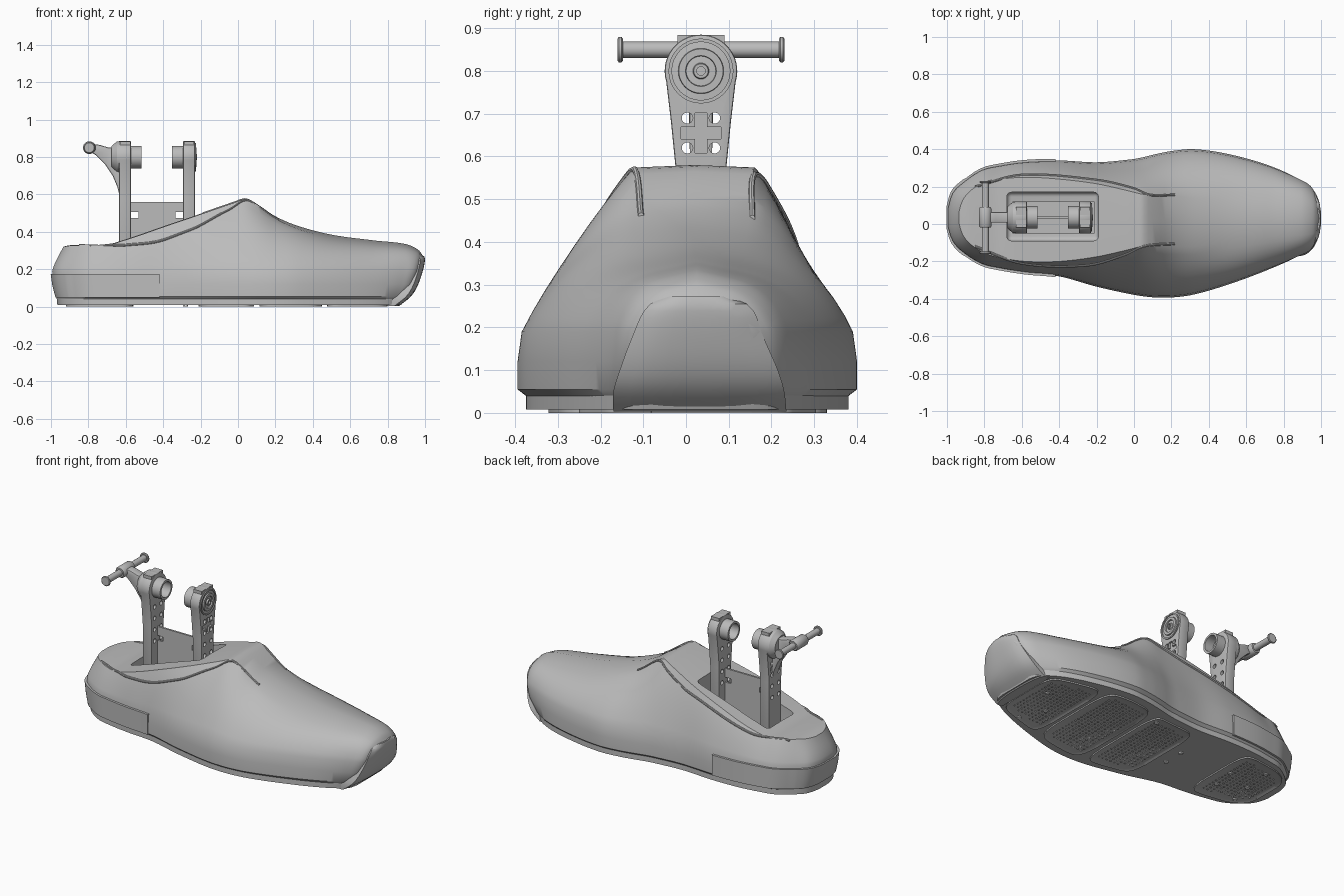
import bpy, bmesh, math
from mathutils import Vector
from mathutils.bvhtree import BVHTree

if "Cube" in bpy.data.objects:
    bpy.data.objects.remove(bpy.data.objects["Cube"])


def material(name, v):
    m = bpy.data.materials.new(name)
    m.use_nodes = True
    m.diffuse_color = (v, v, v, 1)
    m.node_tree.nodes["Principled BSDF"].inputs["Base Color"].default_value = (v, v, v, 1)
    return m


GREY = material("mid grey", 0.5)
PALE = material("pale bolt grey", 0.85)
MID = 0.035  # y of the ankle centre line


# ---------- helpers ----------
def to_object(name, bm, mat=GREY):
    bmesh.ops.recalc_face_normals(bm, faces=bm.faces)
    mesh = bpy.data.meshes.new(name)
    bm.to_mesh(mesh)
    bm.free()
    mesh.materials.append(mat)
    ob = bpy.data.objects.new(name, mesh)
    bpy.context.collection.objects.link(ob)
    return ob


def axis_point(axis, d, a, b):
    return [(d, a, b), (a, d, b), (a, b, d)][axis]


def loft(name, rings, closed=False, mat=GREY):
    bm = bmesh.new()
    rows = [[bm.verts.new(p) for p in r] for r in rings]
    n = len(rows[0])
    pairs = list(zip(rows, rows[1:])) + ([(rows[-1], rows[0])] if closed else [])
    for a, b in pairs:
        for i in range(n):
            j = (i + 1) % n
            bm.faces.new((a[i], a[j], b[j], b[i]))
    if not closed:
        for r in (rows[0], rows[-1]):
            for i in range((n - 1) // 2):
                quad = dict.fromkeys((r[i], r[i + 1], r[n - 2 - i], r[n - 1 - i]))
                if len(quad) > 2:
                    bm.faces.new(list(quad))
    return to_object(name, bm, mat)


def lathe(name, profile, a, b, axis=0, closed=False, seg=32, mat=GREY):
    ang = [2 * math.pi * i / seg for i in range(seg)]
    return loft(name, [[axis_point(axis, d, a + r * math.cos(t), b + r * math.sin(t))
                        for t in ang] for d, r in profile], closed, mat)


def prism(name, pts, lo, hi, axis):
    bm = bmesh.new()
    a = [bm.verts.new(axis_point(axis, lo, *p)) for p in pts]
    b = [bm.verts.new(axis_point(axis, hi, *p)) for p in pts]
    bm.faces.new(a)
    bm.faces.new(b)
    for i in range(len(a)):
        j = (i + 1) % len(a)
        bm.faces.new((a[i], a[j], b[j], b[i]))
    return to_object(name, bm)


def box(name, x0, x1, y0, y1, z0, z1):
    return prism(name, [(x0, y0), (x1, y0), (x1, y1), (x0, y1)], z0, z1, 2)


def modify(ob, kind, **settings):
    m = ob.modifiers.new(kind, kind)
    for k, v in settings.items():
        setattr(m, k, v)
    bpy.context.view_layer.objects.active = ob
    bpy.ops.object.modifier_apply(modifier=m.name)


def cut(ob, cutter):
    modify(ob, "BOOLEAN", operation="DIFFERENCE", solver="EXACT", object=cutter)
    bpy.data.objects.remove(cutter)


def sample(rows, u):
    """Smooth interpolation of table rows keyed by their first value."""
    rows = [Vector(r) for r in rows]
    u = min(max(u, rows[0][0]), rows[-1][0])
    i = max(k for k in range(len(rows) - 1) if rows[k][0] <= u)

    def slope(k):
        p, q = rows[max(k - 1, 0)], rows[min(k + 1, len(rows) - 1)]
        return (q - p) / (q[0] - p[0])
    h = rows[i + 1][0] - rows[i][0]
    t = (u - rows[i][0]) / h
    s = t * t * (3 - 2 * t)
    return (rows[i] * (1 - s) + rows[i + 1] * s
            + slope(i) * (h * t * (1 - t) ** 2) - slope(i + 1) * (h * t * t * (1 - t)))


def span(lo, hi, n):
    return [lo + (hi - lo) * i / n for i in range(n + 1)]


# ---------- shell stations: x, right, left, top right, top left, top z, bulge ----------
SHELL = [
    (-1, -.02, .09, 0, .07, .32, 0), (-.98, -.085, .16, -.05, .12, .325, .05),
    (-.93, -.145, .215, -.1, .17, .33, .05), (-.82, -.215, .29, -.155, .225, .33, .1),
    (-.72, -.24, .315, -.18, .24, .33, .1), (-.58, -.262, .335, -.2, .25, .37, .15),
    (-.4, -.28, .34, -.2, .24, .432, .15), (-.2, -.335, .33, -.175, .215, .5, .15),
    (-.02, -.375, .345, -.135, .175, .562, .15), (.04, -.385, .355, -.12, .16, .58, .15),
    (.1, -.392, .37, -.12, .155, .55, .2), (.2, -.393, .39, -.12, .15, .483, .3),
    (.32, -.377, .4, -.12, .14, .432, .4), (.5, -.325, .375, -.09, .13, .385, .5),
    (.72, -.245, .315, -.07, .12, .355, .5), (.9, -.175, .245, -.06, .11, .335, .5),
    (.97, -.14, .205, -.05, .1, .305, .4), (1, -.09, .16, -.03, .09, .27, .3)]
HEEL = [(0, .035), (.05, .03), (.18, .005), (.33, .07)]
TOE = [(0, -.13), (.05, -.11), (.1, -.06), (.18, -.03), (.27, -.01), (.4, -.01)]


def place(u, y, z):
    # lean the heel and toe ends by height
    back, front = max(0, (-.6 - u) / .4) ** 2, max(0, (u - .6) / .4) ** 2
    return (u + back * sample(HEEL, z)[1] + front * sample(TOE, z)[1], y, z)


def edges(u):
    row = sample(SHELL, u)
    return (row[1] + row[2]) / 2, (row[2] - row[1]) / 2


def shell_ring(u):
    _, yr, yl, tr, tl, zt, k = sample(SHELL, u)
    c, zs, sides = (yr + yl) / 2, .19, []
    for e, t in ((yl, tl), (yr, tr)):
        pts = [(c + f * (e - c), z) for f, z in ((.95, .04), (1, .055), (1, .12))]
        a, b = Vector((c + .975 * (e - c), zs)), Vector((t, zt - .04 * k))
        mid = (a + b) / 2
        ctrl = mid.lerp(Vector((a.x, zt)), k)
        for s in span(0, 1, 8):
            pts.append(tuple(a * (1 - s) ** 2 + ctrl * (2 * s * (1 - s)) + b * s * s))
        sides.append(pts)
    return [place(u, *p) for p in sides[0] + [((tr + tl) / 2, zt)] + sides[1][::-1]]


def slab_ring(u, frac, grow, heights):
    c, w = edges(u)
    up = [place(u, c + w * frac + grow, z) for z in heights]
    return up + [place(u, c - w * frac - grow, z) for z in reversed(heights)]


# ---------- shell, heel bumper and outsole ----------
stations = span(-1, -.9, 8) + span(-.88, .9, 80) + span(.91, 1, 8)
shell = loft("foot_shell", [shell_ring(u) for u in stations])
bm = bmesh.new()
bm.from_mesh(shell.data)
surface = BVHTree.FromBMesh(bm)
bm.free()
pocket = box("pocket_cutter", -.68, -.19, -.09, .17, .18, 1)
modify(pocket, "BEVEL", width=.025, segments=4)
cut(shell, pocket)

loft("heel_bumper", [[(x - .006 * (u < -.9), y, z) for x, y, z in
                      slab_ring(u, 1, .008, (.05, .11, .175))]
                     for u in span(-1, -.9, 8) + span(-.88, -.42, 16)])
loft("outsole", [slab_ring(u, .95, 0, (.008, .05)) for u in stations])

# rocker panel under the toe tip: z, right, left, front x
PANEL = [(.003, -.17, .235, .86), (.05, -.17, .23, .92), (.1, -.155, .215, .955),
         (.18, -.125, .18, .985), (.25, -.09, .15, 1), (.272, -.05, .1, .995)]
rings = []
for z in span(.003, .272, 16):
    _, r, l, x = sample(PANEL, z)
    front = [(x - .025 * abs(s) ** 3, (r + l) / 2 + s * (l - r) / 2, z) for s in span(-1, 1, 10)]
    rings.append([(.8, r, z)] + front + [(.8, l, z)])
loft("toe_panel", rings)

# collar seams laid over the shell
for name, path in (("seam_left", [(-.85, .2), (-.6, .262), (-.2, .235), (0, .19), (.08, .157), (.22, .155)]),
                   ("seam_right", [(-.85, -.12), (-.6, -.21), (-.25, -.22), (-.05, -.165), (.05, -.12), (.22, -.105)])):
    rings = []
    for u in span(path[0][0], path[-1][0], 50):
        y = sample(path, u)[1]
        hit = surface.ray_cast(Vector((u, y, 2)), Vector((0, 0, -1)))[0]
        if hit:
            rings.append([(u, y + .007 * math.cos(t), hit.z + .007 * math.sin(t))
                          for t in span(0, 1.75 * math.pi, 7)])
    loft(name, rings)

# ---------- tread pads with raised rims and studs ----------
for name, lo, hi in (("heel_pad", -.92, -.56), ("rear_pad", -.21, .085),
                     ("middle_pad", .115, .45), ("front_pad", .475, .8)):
    right, left = [], []
    for t in span(-math.pi / 2, math.pi / 2, 28):
        s = math.sin(t)
        u = (lo + hi) / 2 + s * (hi - lo) / 2
        c, w = edges(u)
        w *= .82 * max(1 - abs(s) ** 7, .06) ** .2
        right.append((u, c - w))
        left.append((u, c + w))
    pad = prism(name, right + left[::-1], 0, .014, 2)
    bm = bmesh.new()
    bm.from_mesh(pad.data)
    bm.normal_update()
    base = min(bm.faces, key=lambda f: f.calc_center_median().z)
    bmesh.ops.inset_region(bm, faces=[base], thickness=.018, depth=-.006)
    bm.to_mesh(pad.data)
    bm.free()
    bm = bmesh.new()
    u = lo + .04
    while u < hi - .035:
        c, w = edges(u)
        n = int((w * .82 - .05) / .026)
        for i in range(-n, n + 1):
            y = c + i * .026
            q = [bm.verts.new((u + a, y + b, .008)) for a, b in ((-.01, 0), (0, -.01), (.01, 0), (0, .01))]
            tip = bm.verts.new((u, y, .002))
            for j in range(4):
                bm.faces.new((q[j], q[(j + 1) % 4], tip))
        u += .026
    to_object(name + "_studs", bm)

for x, y in ((.7, .1), (.585, -.055), (.65, -.2), (.035, .235), (-.28, .065), (-.28, -.06),
             (-.785, .185), (-.63, .07), (-.645, -.065), (-.8, .01), (-.83, -.13)):
    lathe("sole_bolt", [(.0005, .014), (.012, .014)], x, y, axis=2, seg=6, mat=PALE)

# ---------- ankle bracket ----------
box("bracket_base", -.65, -.21, MID - .085, MID + .085, .17, .215)
web = box("bracket_web", -.58, -.285, MID - .006, MID + .006, .2, .56)
for x in (-.552, -.315):
    cut(web, box("web_cutter", x - .02, x + .02, -.1, .2, .475, .505))

arc = [(MID + .085 * math.cos(t), .8 + .085 * math.sin(t)) for t in span(-.3, math.pi + .3, 28)]
outline = [(MID - .07, .68), (MID - .06, .58), (MID - .06, .2),
           (MID + .06, .2), (MID + .06, .58), (MID + .07, .68)]
for name, lo, hi, face in (("rear_post", -.636, -.572, -.636), ("front_post", -.294, -.23, -.23)):
    post = prism(name, arc + outline, lo, hi, 0)
    modify(post, "BEVEL", width=.005, segments=2, limit_method="ANGLE", angle_limit=.8)
    for z in (.69, .62, .55, .48):
        for s in (-1, 1):
            cut(post, lathe("hole_cutter", [(lo - .1, .013), (hi + .1, .013)], MID + s * .032, z, seg=16))
    for a, b in ((.014, .047), (.047, .014)):
        cut(post, box("cross_cutter", face - .012, face + .012, MID - a, MID + a, .655 - b, .655 + b))
    box(name + "_cap", lo + .004, hi - .004, MID - .055, MID + .055, .82, .884)

# bearing sockets facing each other
for name, lo, hi in (("rear_socket", -.575, -.515), ("front_socket", -.353, -.29)):
    lathe(name, [(lo, .06), (hi, .06), (hi, .047), (lo, .047)], MID, .8, closed=True)

# stepped rings on the outer faces
lathe("front_outer_ring", [(-.235, .076), (-.224, .076), (-.224, .068), (-.235, .068)], MID, .8, closed=True)
lathe("front_inner_ring", [(-.235, .054), (-.222, .052), (-.222, .036), (-.235, .034)], MID, .8, closed=True)
lathe("front_hub", [(-.235, .02), (-.22, .017), (-.22, .01), (-.235, .01)], MID, .8, closed=True)
lathe("rear_disc", [(-.63, .085), (-.648, .083), (-.675, .06)], MID, .8)

# curved arm carrying the cross handle
arm = prism("handle_arm", [(-.63, .58), (-.645, .64), (-.67, .7), (-.71, .76), (-.76, .81), (-.8, .835),
                           (-.79, .872), (-.74, .865), (-.69, .85), (-.63, .86)],
            MID - .028, MID + .028, 1)
modify(arm, "BEVEL", width=.008, segments=2, limit_method="ANGLE", angle_limit=.8)
lathe("handle_hub", [(MID - .055, .028), (MID - .045, .034), (MID + .045, .034), (MID + .055, .028)],
      -.795, .85, axis=1)
lathe("handle_bar", [(-.155, .019), (.225, .019)], -.795, .85, axis=1, seg=24)
for y in (-.16, .218):
    lathe("handle_end", [(y, .026), (y + .003, .03), (y + .009, .03), (y + .012, .026)], -.795, .85, axis=1, seg=24)

# ---------- shading ----------
bpy.ops.object.select_all(action="DESELECT")
for ob in bpy.context.collection.objects:
    if ob.type == "MESH":
        ob.select_set(True)
        bpy.context.view_layer.objects.active = ob
bpy.ops.object.shade_smooth_by_angle(angle=math.radians(32))
